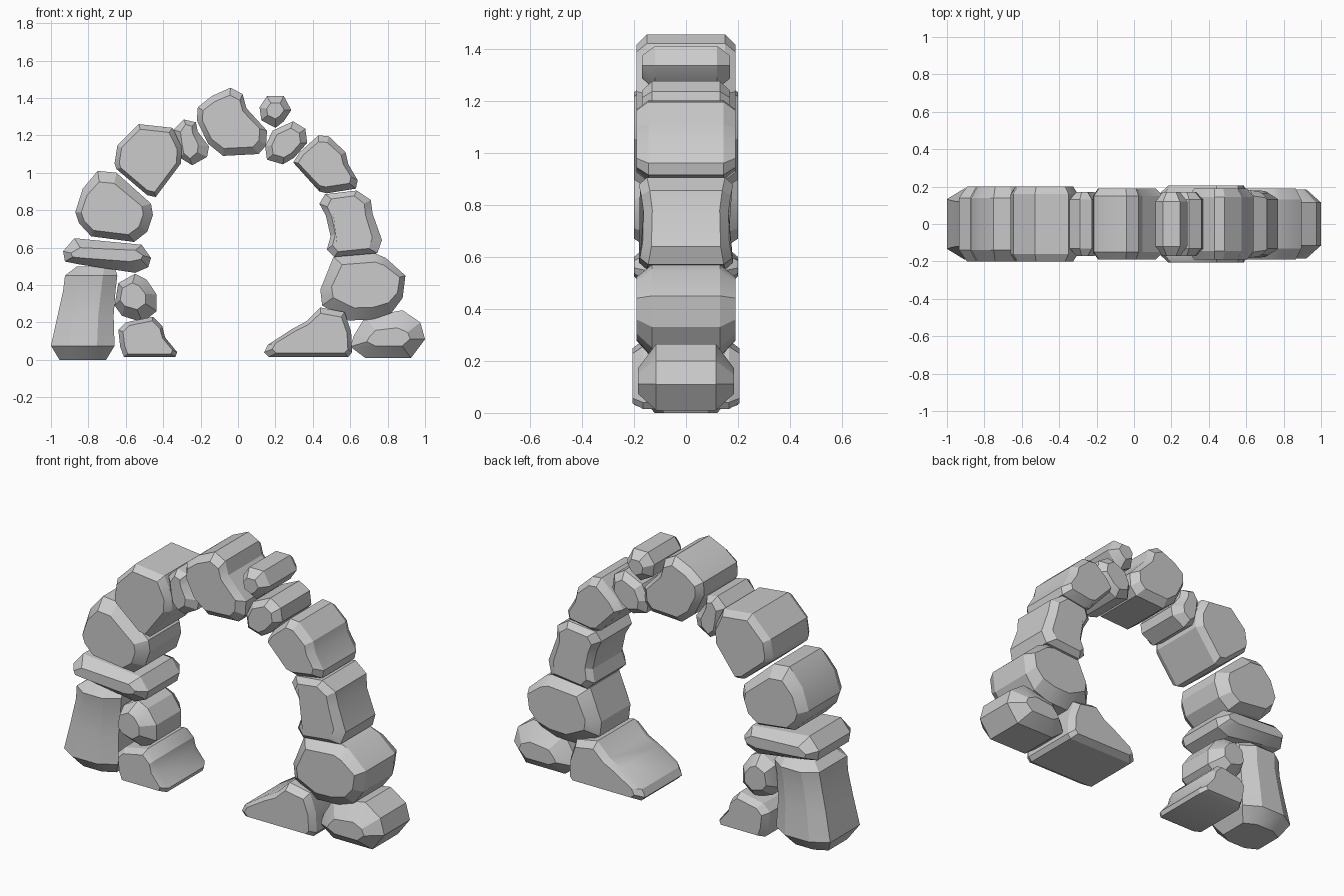
import bpy
import bmesh
import math

cube = bpy.data.objects.get("Cube")
if cube:
    bpy.data.objects.remove(cube, do_unlink=True)


def finish(name, bm):
    """Turn the bmesh into an object with crisp facets."""
    bmesh.ops.recalc_face_normals(bm, faces=bm.faces)
    mesh = bpy.data.meshes.new(name)
    bm.to_mesh(mesh)
    bm.free()
    obj = bpy.data.objects.new(name, mesh)
    bpy.context.collection.objects.link(obj)
    bpy.ops.object.select_all(action="DESELECT")
    obj.select_set(True)
    bpy.context.view_layer.objects.active = obj
    bpy.ops.object.shade_smooth_by_angle(angle=math.radians(25))
    return obj


def loft(name, rings):
    """Skin a stack of matching point loops and cap both ends."""
    bm = bmesh.new()
    loops = [[bm.verts.new(point) for point in ring] for ring in rings]
    for low, high in zip(loops, loops[1:]):
        count = len(low)
        for i in range(count):
            j = (i + 1) % count
            bm.faces.new((low[i], low[j], high[j], high[i]))
    bm.faces.new(loops[0])
    bm.faces.new(loops[-1])
    return finish(name, bm)


def stone(name, outline, scale=(.8, .8), shift=(0, 0), face=.19, rim=.14, waist=0):
    """Extrude an x-z outline through y, with a smaller chamfered face front and back."""
    xs = [p[0] for p in outline]
    zs = [p[1] for p in outline]
    cx, cz = (min(xs) + max(xs)) / 2, (min(zs) + max(zs)) / 2
    half = (max(zs) - min(zs)) / 2
    inner = [(cx + (x - cx) * scale[0] + shift[0],
              cz + (z - cz) * scale[1] + shift[1]) for x, z in outline]

    def ring(points, depth):
        return [(x, depth * (1 - waist * (1 - ((z - cz) / half) ** 2)), z)
                for x, z in points]

    return loft(name, [ring(inner, -face), ring(outline, -rim),
                       ring(outline, rim), ring(inner, face)])


def pillar(name, sections):
    """Stack chamfered rectangles given as height, centre x, half width, half depth."""
    rings = []
    for z, cx, w, d in sections:
        a, b = w * .45, d * .7
        corners = [(a, -d), (w, -b), (w, b), (a, d),
                   (-a, d), (-w, b), (-w, -b), (-a, -d)]
        rings.append([(cx + x, y, z) for x, y in corners])
    return loft(name, rings)


# Right-hand leg of the arch as seen from behind: pillar, foot, filler and slab
pillar("pillar_stone", [
    (0, -.83, .125, .12), (.075, -.83, .17, .19), (.235, -.815, .15, .175),
    (.37, -.795, .14, .17), (.45, -.785, .14, .18), (.5, -.76, .1, .12)])

stone("small_foot_stone", [
    (-.64, .16), (-.6, .2), (-.455, .23), (-.405, .18), (-.39, .12),
    (-.325, .04), (-.335, .015), (-.61, .015), (-.63, .07)],
    scale=(.84, .82), shift=(0, -.003), face=.2, rim=.16)

stone("filler_stone", [
    (-.55, .46), (-.64, .41), (-.66, .29), (-.62, .235),
    (-.51, .2), (-.435, .26), (-.435, .35), (-.49, .43)],
    scale=(.6, .55), shift=(-.015, .01), face=.18, rim=.11)

stone("slab_stone", [
    (-.935, .58), (-.875, .65), (-.515, .615), (-.465, .545),
    (-.48, .495), (-.55, .465), (-.85, .51), (-.925, .525)],
    scale=(.82, .4), shift=(0, .005), face=.2, rim=.14)

# Stones climbing from the slab to the crown
stone("shoulder_stone", [
    (-.87, .79), (-.83, .915), (-.75, 1.01), (-.65, 1), (-.465, .835),
    (-.455, .775), (-.485, .685), (-.555, .63), (-.785, .66), (-.85, .73)],
    scale=(.8, .74), shift=(-.01, -.01), face=.2)

stone("haunch_stone", [
    (-.66, 1.05), (-.645, 1.145), (-.53, 1.26), (-.35, 1.24), (-.3, 1.135),
    (-.305, 1.05), (-.44, .87), (-.485, .88), (-.65, 1.02)],
    scale=(.86, .86), face=.2, rim=.16)

stone("wedge_stone", [
    (-.345, 1.23), (-.29, 1.285), (-.225, 1.27), (-.215, 1.22),
    (-.155, 1.14), (-.165, 1.085), (-.245, 1.04), (-.31, 1.08), (-.33, 1.15)],
    scale=(.5, .75), shift=(-.01, .005), face=.17, rim=.13)

stone("keystone", [
    (-.22, 1.28), (-.215, 1.35), (-.14, 1.41), (-.04, 1.455), (.025, 1.42),
    (.045, 1.345), (.155, 1.225), (.15, 1.145), (.11, 1.1), (-.08, 1.09),
    (-.16, 1.155)],
    scale=(.82, .78), shift=(-.005, 0), rim=.15)

# Two pebbles beside the keystone
stone("upper_pebble", [
    (.115, 1.35), (.155, 1.41), (.245, 1.41), (.285, 1.335),
    (.245, 1.275), (.2, 1.24), (.125, 1.28)],
    scale=(.55, .5), shift=(0, .005), face=.17, rim=.12)

stone("lower_pebble", [
    (.145, 1.14), (.185, 1.225), (.295, 1.275), (.36, 1.235),
    (.37, 1.16), (.3, 1.08), (.24, 1.045), (.155, 1.07)],
    scale=(.68, .68), face=.17, rim=.13)

# Stones descending to the other leg
stone("upper_leg_stone", [
    (.295, 1.055), (.33, 1.11), (.43, 1.2), (.485, 1.195), (.575, 1.11),
    (.59, 1.045), (.64, .96), (.63, .915), (.475, .89), (.435, .9)],
    scale=(.82, .78), shift=(-.005, 0), rim=.145)

stone("waisted_stone", [
    (.435, .835), (.465, .885), (.635, .905), (.71, .855), (.72, .78),
    (.77, .64), (.745, .57), (.515, .55), (.475, .59), (.495, .66), (.47, .77)],
    scale=(.72, .84), shift=(-.005, 0), rim=.15, waist=.15)

stone("lower_leg_stone", [
    (.44, .375), (.51, .55), (.73, .57), (.79, .545), (.895, .45),
    (.88, .33), (.82, .25), (.72, .215), (.59, .21), (.45, .29)],
    scale=(.8, .68), shift=(.015, .01), rim=.13)

stone("base_stone", [
    (.6, .07), (.62, .13), (.68, .23), (.88, .265), (.975, .2),
    (1, .11), (.925, .01), (.68, .01)],
    scale=(.58, .38), shift=(.005, -.015), face=.185, rim=.115)

stone("long_foot_stone", [
    (.14, .04), (.16, .08), (.29, .165), (.365, .205), (.44, .28), (.57, .255),
    (.605, .15), (.61, .04), (.59, .015), (.165, .015)],
    scale=(.86, .8), shift=(.01, -.005), face=.205, rim=.165)
